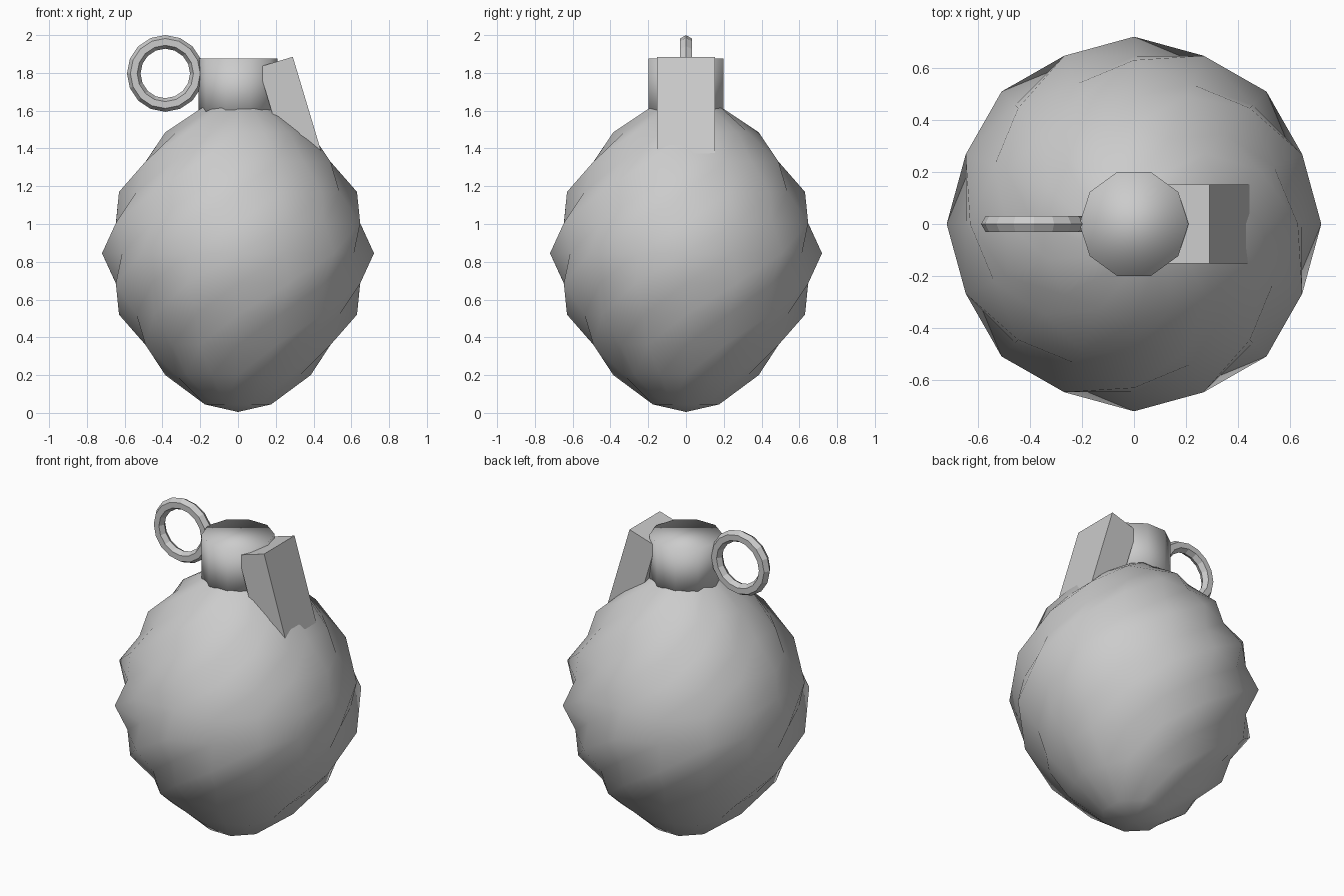
import bpy, bmesh, math
from mathutils import Matrix

if "Cube" in bpy.data.objects:
    bpy.data.objects.remove(bpy.data.objects["Cube"])


def finish(name, bm, smooth):
    bmesh.ops.recalc_face_normals(bm, faces=bm.faces[:])
    for f in bm.faces:
        f.smooth = smooth
    me = bpy.data.meshes.new(name)
    bm.to_mesh(me)
    bm.free()
    ob = bpy.data.objects.new(name, me)
    bpy.context.collection.objects.link(ob)
    return ob


# Body: 16-sided ovoid, every other vertex pulled in (checkerboard knurling)
SEG = 16
PROFILE = [(0.19, 0.045), (0.385, 0.20), (0.53, 0.36), (0.63, 0.52), (0.70, 0.685), (0.72, 0.845),
           (0.70, 1.005), (0.63, 1.17), (0.53, 1.33), (0.385, 1.485), (0.19, 1.625)]
bm = bmesh.new()
rings = []
for j, (r, z) in enumerate(PROFILE, start=1):
    ring = []
    for i in range(SEG):
        k = r * (1.0 if (i + j) % 2 == 0 else 0.923)
        a = 2 * math.pi * i / SEG
        ring.append(bm.verts.new((k * math.cos(a), k * math.sin(a), z)))
    rings.append(ring)
bottom = bm.verts.new((0, 0, 0.005))
top = bm.verts.new((0, 0, 1.67))
for i in range(SEG):
    n = (i + 1) % SEG
    bm.faces.new((bottom, rings[0][n], rings[0][i]))
    bm.faces.new((top, rings[-1][i], rings[-1][n]))
    for lo, hi in zip(rings, rings[1:]):
        # same diagonal everywhere gives the spiral ridges
        bm.faces.new((lo[i], lo[n], hi[n]))
        bm.faces.new((lo[i], hi[n], hi[i]))
finish("body", bm, True)

# Neck: ten-sided cylinder, smooth shaded
bm = bmesh.new()
bmesh.ops.create_cone(bm, cap_ends=True, segments=10, radius1=0.21, radius2=0.21, depth=0.325)
c = [v for v in bm.verts if v.co.y > 0]
first = max(bm.verts, key=lambda v: v.co.x)
bmesh.ops.rotate(bm, verts=bm.verts[:], cent=(0, 0, 0),
                 matrix=Matrix.Rotation(-math.atan2(first.co.y, first.co.x), 3, 'Z'))
bmesh.ops.translate(bm, verts=bm.verts[:], vec=(0, 0, 1.7125))
finish("neck", bm, True)

# Safety lever: tilted box hinged at its top outer edge
bm = bmesh.new()
bmesh.ops.create_cube(bm, size=1.0)
bmesh.ops.scale(bm, verts=bm.verts[:], vec=(0.19, 0.305, 0.60))
bmesh.ops.translate(bm, verts=bm.verts[:], vec=(-0.095, 0, -0.30))
bmesh.ops.transform(bm, verts=bm.verts[:],
                    matrix=Matrix.Translation((0.29, 0, 1.885)) @ Matrix.Rotation(math.radians(-16.7), 4, 'Y'))
finish("lever", bm, False)

# Pull ring: low-poly upright torus
bpy.ops.mesh.primitive_torus_add(major_segments=16, minor_segments=6, major_radius=0.167,
                                 minor_radius=0.036, location=(-0.385, 0, 1.797),
                                 rotation=(math.pi / 2, 0, 0))
bpy.context.object.name = "pull_ring"
for p in bpy.context.object.data.polygons:
    p.use_smooth = False
